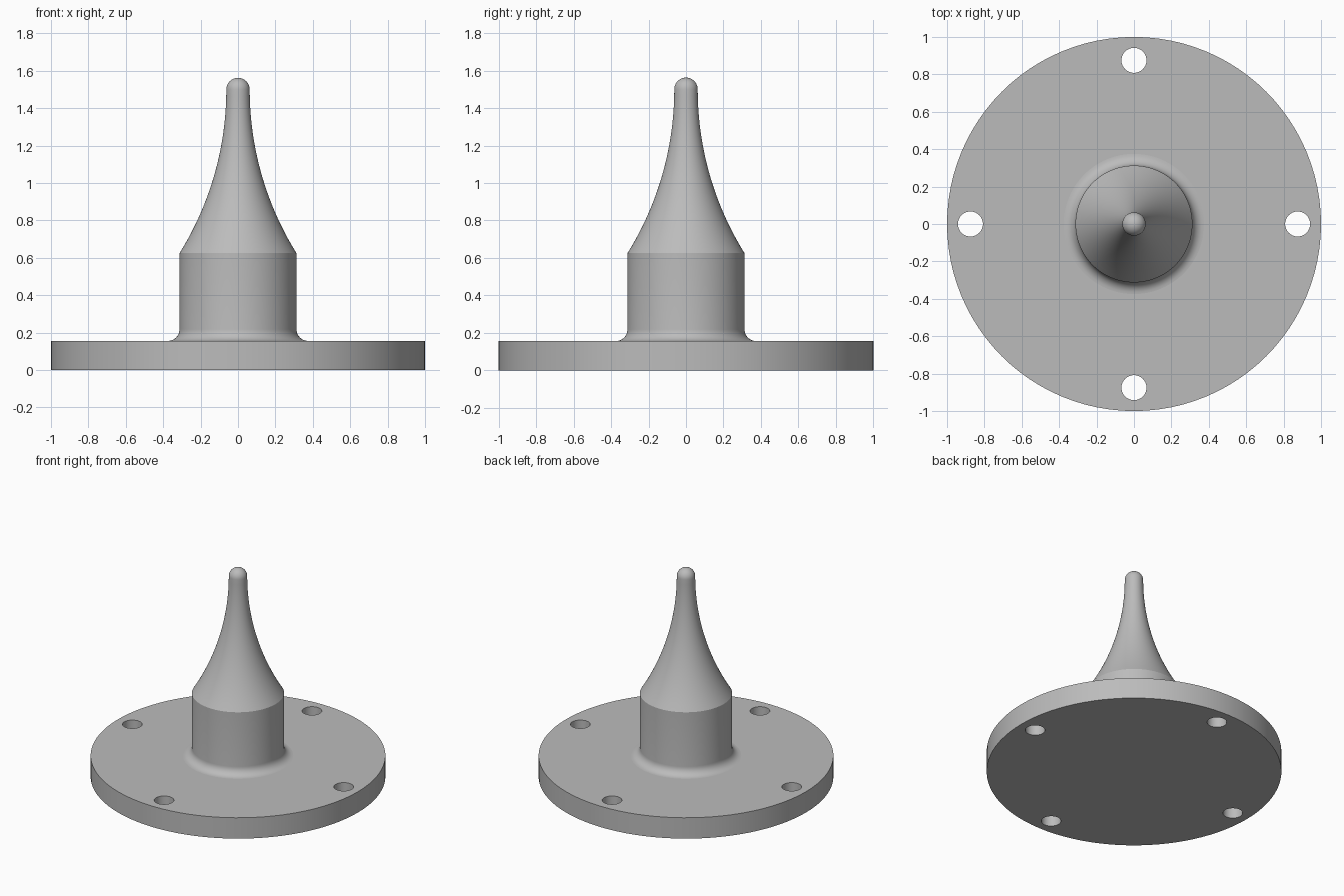
import bpy
import bmesh
from math import sin, cos, pi, radians, sqrt
from mathutils import Vector

cube = bpy.data.objects.get("Cube")
if cube:
    bpy.data.objects.remove(cube, do_unlink=True)

SEGMENTS = 96
FLANGE_TOP = 0.156
BODY_R = 0.3125
TIP_R = 0.0625
FILLET = 0.0625
SHOULDER_Z = 0.625
TIP_Z = 1.5

grey = bpy.data.materials.new("plain_grey")
grey.use_nodes = True
color = (0.5, 0.5, 0.5, 1)
grey.diffuse_color = color
grey.node_tree.nodes["Principled BSDF"].inputs["Base Color"].default_value = color


def finish(bm, name):
    bmesh.ops.recalc_face_normals(bm, faces=bm.faces)
    mesh = bpy.data.meshes.new(name)
    bm.to_mesh(mesh)
    bm.free()
    mesh.materials.append(grey)
    obj = bpy.data.objects.new(name, mesh)
    bpy.context.collection.objects.link(obj)
    bpy.ops.object.select_all(action="DESELECT")
    obj.select_set(True)
    bpy.context.view_layer.objects.active = obj
    bpy.ops.object.shade_smooth_by_angle(angle=radians(25))
    return obj


def ring(bm, radius, z, x=0, y=0, count=SEGMENTS):
    return [bm.verts.new((x + radius * cos(2 * pi * i / count),
                          y + radius * sin(2 * pi * i / count), z))
            for i in range(count)]


def loop_edges(bm, verts):
    return [bm.edges.new((v, verts[i - 1])) for i, v in enumerate(verts)]


def bridge(bm, lower, upper):
    for i in range(len(lower)):
        bm.faces.new((lower[i - 1], lower[i], upper[i], upper[i - 1]))


def cap(bm, loops):
    edges = [e for loop in loops for e in loop_edges(bm, loop)]
    bmesh.ops.triangle_fill(bm, edges=edges, use_beauty=True, normal=Vector((0, 0, 1)))


# Round flange with four bolt holes, open beneath the spindle
bm = bmesh.new()
holes = [(0.875 * cos(k * pi / 2), 0.875 * sin(k * pi / 2)) for k in range(4)]
levels = []
for z in (0, FLANGE_TOP):
    levels.append([ring(bm, 1, z)] + [ring(bm, 0.067, z, x, y, 32) for x, y in holes])
bottom, top = levels
cap(bm, bottom)
cap(bm, top + [ring(bm, BODY_R + FILLET, FLANGE_TOP)])
for low, high in zip(bottom, top):
    bridge(bm, low, high)
finish(bm, "flange")

# Spindle profile: root fillet, straight body, concave taper, round tip
profile = []
for i in range(9):
    a = i / 8 * pi / 2
    profile.append((BODY_R + FILLET * (1 - sin(a)), FLANGE_TOP + FILLET * (1 - cos(a))))
profile.append((BODY_R, SHOULDER_Z))
rise = TIP_Z - SHOULDER_Z
drop = BODY_R - TIP_R
arc_r = (drop ** 2 + rise ** 2) / (2 * drop)
for i in range(1, 25):
    z = SHOULDER_Z + rise * i / 24
    profile.append((TIP_R + arc_r - sqrt(arc_r ** 2 - (TIP_Z - z) ** 2), z))
for i in range(1, 10):
    a = i / 10 * pi / 2
    profile.append((TIP_R * cos(a), TIP_Z + TIP_R * sin(a)))

# Revolve the spindle and close its tip
bm = bmesh.new()
rings = [ring(bm, r, z) for r, z in profile]
for low, high in zip(rings, rings[1:]):
    bridge(bm, low, high)
apex = bm.verts.new((0, 0, TIP_Z + TIP_R))
for i, v in enumerate(rings[-1]):
    bm.faces.new((rings[-1][i - 1], v, apex))
finish(bm, "spindle")
